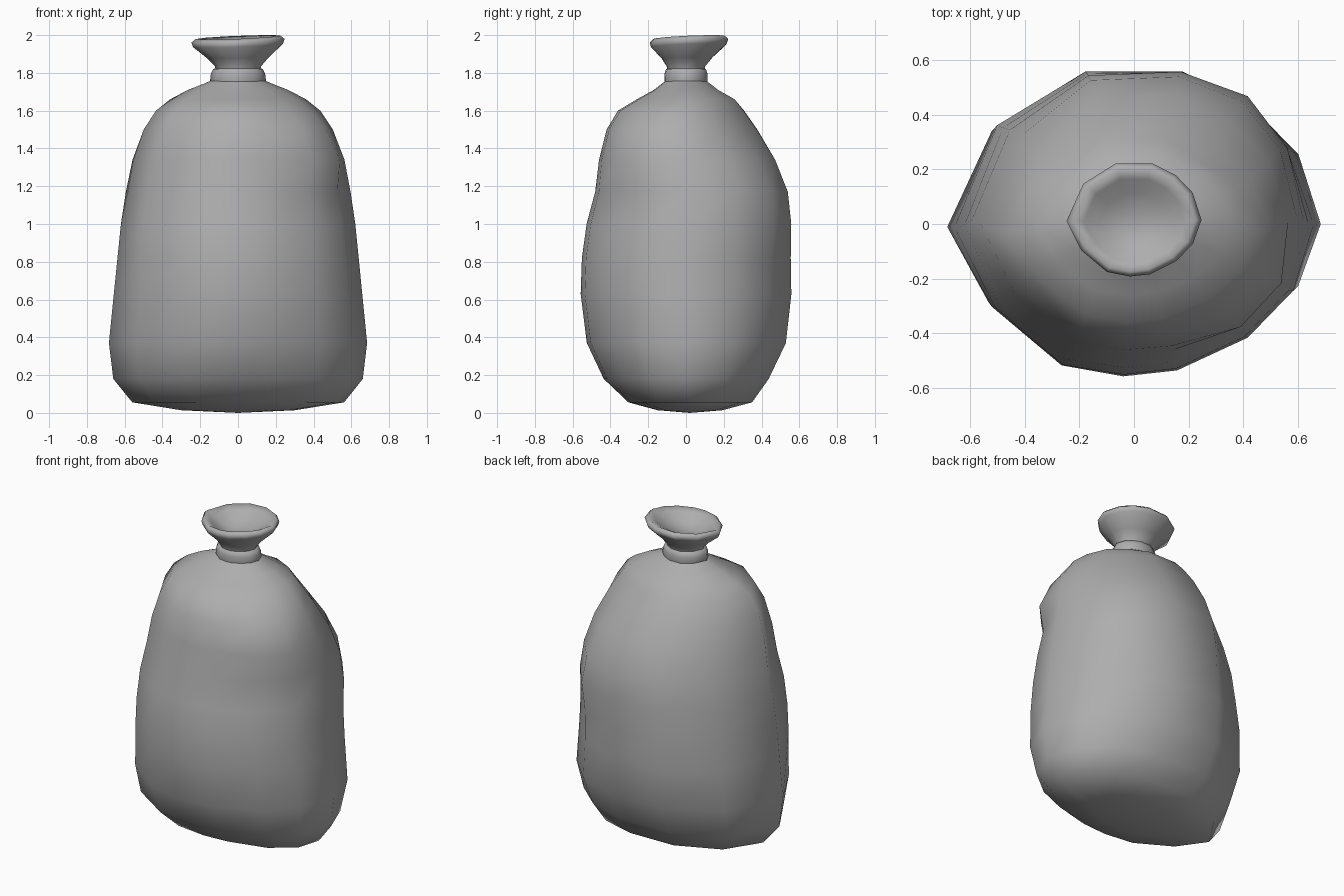
import bpy
import math

default = bpy.data.objects.get("Cube")
if default:
    bpy.data.objects.remove(default, do_unlink=True)

# One plain grey for the cloth
cloth = bpy.data.materials.new("grey cloth")
cloth.use_nodes = True
grey = (0.42, 0.42, 0.42, 1)
cloth.diffuse_color = grey
cloth.node_tree.nodes["Principled BSDF"].inputs["Base Color"].default_value = grey

# Slightly irregular cross-section, scaled for every ring
OUTLINE = [(1, 0), (.87, .48), (.62, .79), (.27, 1), (-.27, 1), (-.75, .64), (-1, -.02),
           (-.78, -.54), (-.4, -.92), (-.06, -1), (.24, -.96), (.62, -.73), (.87, -.43)]

# Swellings and dents of the cloth: direction, height, spread and amount
BACK_LEFT, BACK_RIGHT = (.66, .75), (-.76, .65)
FRONT_LEFT, FRONT_RIGHT = (.77, -.64), (-.66, -.75)
LUMPS = [
    (BACK_LEFT, 1.56, .1, -.07), (BACK_LEFT, 1.05, .22, .09), (BACK_LEFT, .3, .2, .03),
    (BACK_LEFT, .05, .08, .05),
    (BACK_RIGHT, 1.3, .25, -.1), (BACK_RIGHT, 1.65, .1, -.06), (BACK_RIGHT, .5, .25, .02),
    (FRONT_LEFT, 1.4, .13, .17), (FRONT_LEFT, .8, .5, .03), (FRONT_LEFT, .05, .1, .08),
    (FRONT_RIGHT, .95, .35, .04), (FRONT_RIGHT, .15, .1, .03),
]


def swelling(u, v, z):
    """Scale of the outline point at this direction and height."""
    scale = 1.0
    for (du, dv), height, spread, amount in LUMPS:
        facing = max(0, (u * du + v * dv) / math.hypot(u, v))
        scale += amount * facing ** 12 * math.exp(-((z - height) / spread) ** 2)
    return scale


def rim_wave(u, v, z):
    """Uneven lip that only affects the flared mouth."""
    weight = min(1, max(0, (z - 1.85) / .1))
    return weight * (.009 * u + .008 * v)


def loft(name, rings, start_cap=None, end_cap=None):
    """Skin rings of (z, half width, half depth, y offset), with optional centre caps."""
    n = len(OUTLINE)
    verts, faces = [], []
    for z, rx, ry, cy in rings:
        for u, v in OUTLINE:
            s = swelling(u, v, z)
            verts.append((u * rx * s, cy + v * ry * s, z + rim_wave(u, v, z)))
    for r in range(len(rings) - 1):
        for i in range(n):
            j = (i + 1) % n
            faces.append((r * n + i, r * n + j, (r + 1) * n + j, (r + 1) * n + i))
    if start_cap is not None:
        verts.append((0, rings[0][3], start_cap))
        faces += [((i + 1) % n, i, len(verts) - 1) for i in range(n)]
    if end_cap is not None:
        verts.append((0, rings[-1][3], end_cap))
        base = (len(rings) - 1) * n
        faces += [(base + i, base + (i + 1) % n, len(verts) - 1) for i in range(n)]
    mesh = bpy.data.meshes.new(name)
    mesh.from_pydata(verts, [], faces)
    mesh.materials.append(cloth)
    mesh.polygons.foreach_set("use_smooth", [True] * len(mesh.polygons))
    mesh.update()
    obj = bpy.data.objects.new(name, mesh)
    bpy.context.collection.objects.link(obj)


# Full, rounded sack that narrows to the shoulders
loft("sack_body", [
    (.014, .3, .17, .02), (.056, .56, .325, .02), (.18, .66, .435, 0), (.37, .683, .525, 0),
    (.63, .657, .557, 0), (.82, .638, .55, 0), (1.0, .62, .535, .01), (1.17, .595, .505, .025),
    (1.34, .56, .465, .005), (1.5, .5, .4, -.02), (1.6, .435, .335, -.025),
    (1.66, .36, .26, 0), (1.71, .265, .17, 0), (1.745, .175, .125, 0), (1.77, .12, .09, 0),
], start_cap=0)

# Tie gathered round the neck
loft("neck_tie", [
    (1.735, .14, .11, 0), (1.76, .148, .115, 0), (1.795, .144, .114, 0),
    (1.82, .132, .106, 0), (1.83, .1, .08, 0),
])

# Flared open mouth with a shallow hollow inside
loft("sack_mouth", [
    (1.81, .118, .097, 0), (1.835, .122, .102, 0), (1.88, .163, .135, .005),
    (1.945, .238, .2, .014), (1.97, .247, .207, .015), (1.988, .225, .188, .015),
    (1.967, .185, .152, .012), (1.93, .125, .102, .01), (1.91, .065, .052, .005),
], end_cap=1.903)
